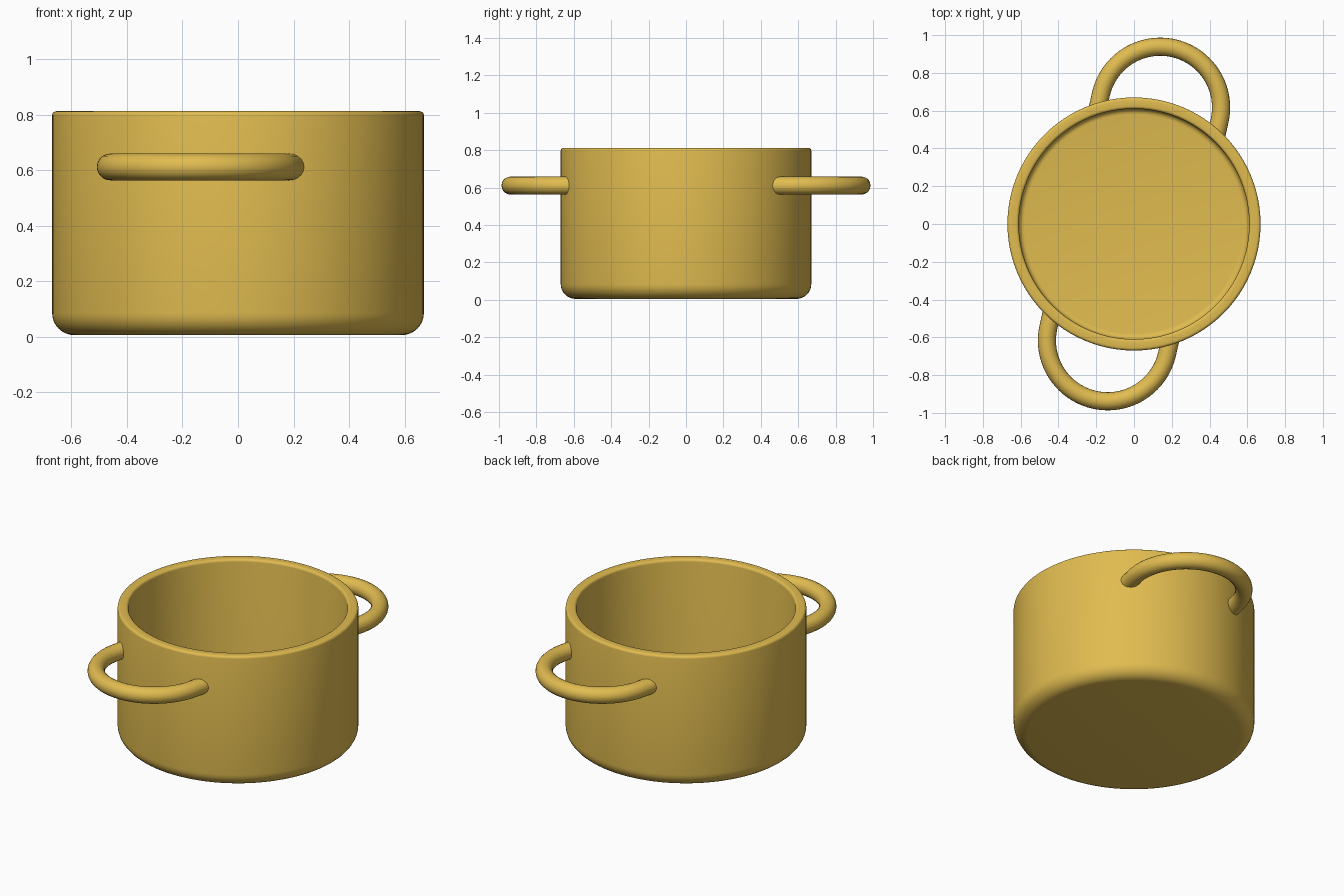
import bpy, bmesh
from math import sin, cos, pi, radians, atan2
from mathutils import Vector, Matrix

if "Cube" in bpy.data.objects:
    bpy.data.objects.remove(bpy.data.objects["Cube"])


def finish(bm, name, mat):
    bmesh.ops.recalc_face_normals(bm, faces=bm.faces)
    me = bpy.data.meshes.new(name)
    bm.to_mesh(me)
    bm.free()
    ob = bpy.data.objects.new(name, me)
    bpy.context.collection.objects.link(ob)
    me.materials.append(mat)
    bpy.ops.object.select_all(action='DESELECT')
    ob.select_set(True)
    bpy.context.view_layer.objects.active = ob
    bpy.ops.object.shade_smooth_by_angle(angle=radians(40))
    return ob


def fillet(r, z, rad, a0, a1, n=6):
    """Arc points of a profile corner, centred on (r, z), angles in degrees."""
    return [(r + rad * cos(radians(a0 + (a1 - a0) * i / n)),
             z + rad * sin(radians(a0 + (a1 - a0) * i / n))) for i in range(n + 1)]


yellow = bpy.data.materials.new("yellow_enamel")
yellow.diffuse_color = (0.75, 0.5, 0.08, 1)
yellow.use_nodes = True
yellow.node_tree.nodes["Principled BSDF"].inputs["Base Color"].default_value = yellow.diffuse_color

# Pot body: lathed wall with rounded base, rim and inner floor
profile = [(0, 0.005)]
profile += fillet(0.59, 0.085, 0.08, -90, 0, 8)
profile += fillet(0.655, 0.797, 0.015, 0, 90, 4)
profile += fillet(0.625, 0.797, 0.015, 90, 180, 4)
profile += fillet(0.58, 0.09, 0.03, 0, -90, 5)
profile += [(0, 0.06)]
bm = bmesh.new()
verts = [bm.verts.new((r, 0, z)) for r, z in profile]
edges = [bm.edges.new(p) for p in zip(verts, verts[1:])]
bmesh.ops.spin(bm, geom=verts + edges, axis=(0, 0, 1), cent=(0, 0, 0),
               angle=2 * pi, steps=96)
bmesh.ops.remove_doubles(bm, verts=bm.verts, dist=1e-4)
finish(bm, "pot_body", yellow)


# Loop handles: half ring with short straight legs sunk into the wall
def handle(name, turn):
    ring, tube, reach, sides = 0.322, 0.048, 0.632, 20
    end = 0.553
    path = [(Vector((ring, end, 0)), 0)]
    path += [(Vector((ring * cos(a), reach + ring * sin(a), 0)), a)
             for a in (pi * i / 40 for i in range(41))]
    path += [(Vector((-ring, end, 0)), pi)]
    bm = bmesh.new()
    loops = []
    for p, a in path:
        out = Vector((cos(a), sin(a), 0))
        loops.append([bm.verts.new(p + out * tube * cos(t) + Vector((0, 0, tube * sin(t))))
                      for t in (2 * pi * k / sides for k in range(sides))])
    for a, b in zip(loops, loops[1:]):
        for k in range(sides):
            n = (k + 1) % sides
            bm.faces.new((a[k], a[n], b[n], b[k]))
    bm.faces.new(loops[0])
    bm.faces.new(loops[-1])
    bm.transform(Matrix.Translation((0, 0, 0.611)) @ Matrix.Rotation(turn, 4, 'Z'))
    finish(bm, name, yellow)


skew = -atan2(0.142, 0.63)
handle("back_handle", skew)
handle("front_handle", skew + pi)
